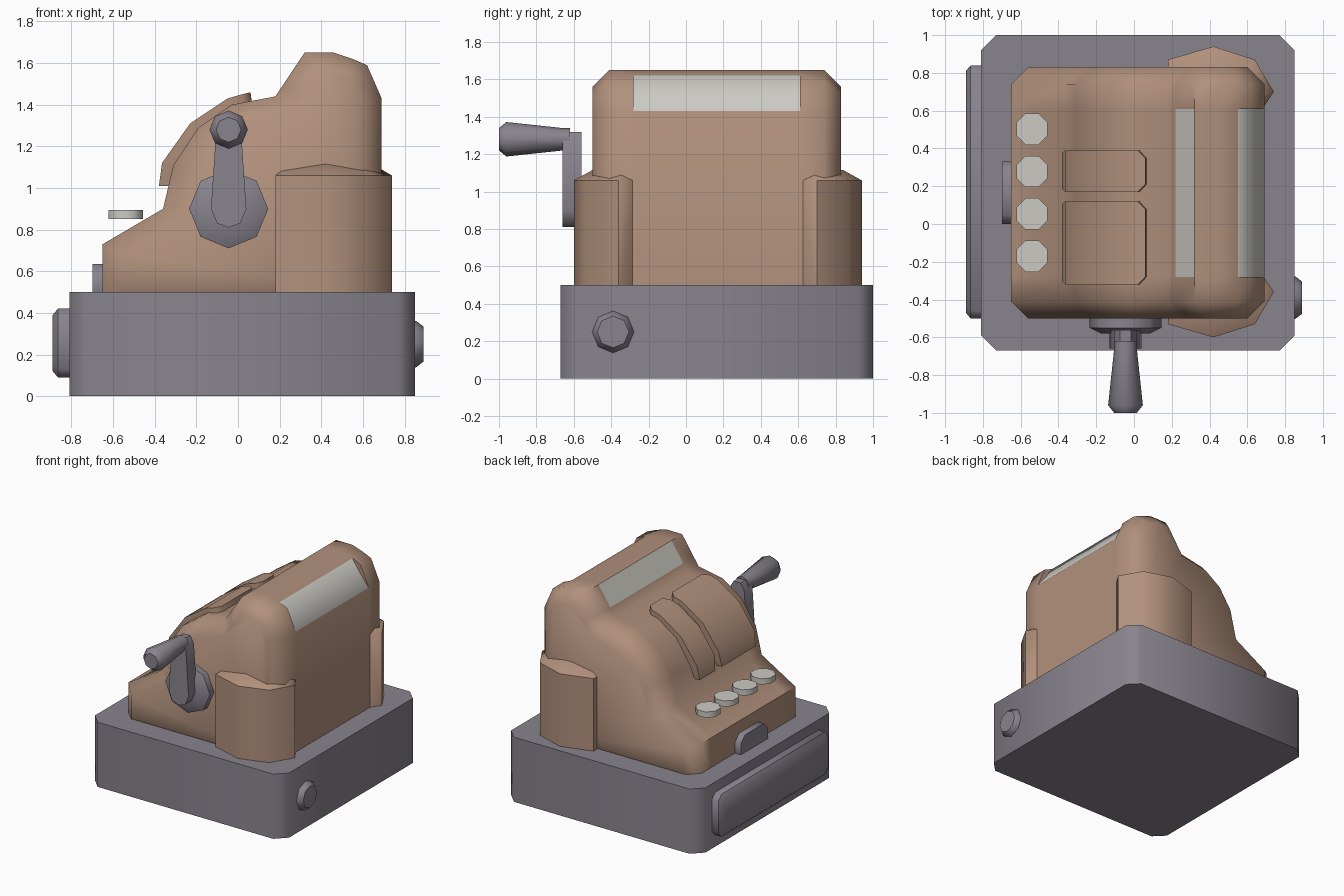
import bpy, bmesh, math
from mathutils import Vector

cube = bpy.data.objects.get("Cube")
if cube:
    bpy.data.objects.remove(cube)


def material(name, rgb):
    m = bpy.data.materials.new(name)
    m.use_nodes = True
    m.diffuse_color = (*rgb, 1)
    m.node_tree.nodes["Principled BSDF"].inputs["Base Color"].default_value = (*rgb, 1)
    return m


BROWN = material("warm brown", (0.44, 0.28, 0.20))
GREY = material("purple grey", (0.25, 0.23, 0.27))
PALE = material("pale grey", (0.60, 0.59, 0.55))


def finish(name, bm, mats, angle=50):
    bmesh.ops.recalc_face_normals(bm, faces=bm.faces)
    mesh = bpy.data.meshes.new(name)
    bm.to_mesh(mesh)
    bm.free()
    for m in mats:
        mesh.materials.append(m)
    ob = bpy.data.objects.new(name, mesh)
    bpy.context.collection.objects.link(ob)
    bpy.ops.object.select_all(action='DESELECT')
    ob.select_set(True)
    bpy.context.view_layer.objects.active = ob
    bpy.ops.object.shade_smooth_by_angle(angle=math.radians(angle))
    return ob


def loft(rings, paint=None):
    """Skin a row of equal rings and cap both ends; returns bmesh and caps."""
    bm = bmesh.new()
    rows = [[bm.verts.new(p) for p in ring] for ring in rings]
    n = len(rows[0])
    for i, (a, b) in enumerate(zip(rows, rows[1:])):
        for j in range(n):
            k = (j + 1) % n
            f = bm.faces.new((a[j], a[k], b[k], b[j]))
            if paint:
                f.material_index = paint(i, j)
    caps = [bm.faces.new(rows[0]), bm.faces.new(rows[-1])]
    return bm, caps


def solid(name, rings, mat, angle=50):
    return finish(name, loft(rings)[0], [mat], angle)


def turned(name, centre, axis, steps, mat, turn=0.0):
    """Eight-sided turned part; steps are (radius, distance along axis)."""
    axis = Vector(axis)
    u = Vector((0, 0, 1)) if abs(axis.z) < 0.5 else Vector((1, 0, 0))
    v = axis.cross(u)
    angles = [turn + k * math.pi / 4 for k in range(8)]
    return solid(name, [[Vector(centre) + axis * d + r * (math.cos(a) * u + math.sin(a) * v)
                         for a in angles] for r, d in steps], mat)


def chamfered(a0, a1, b0, b1, c, low=None):
    """Rectangle with cut corners; low sets the cut on the b0 side."""
    d = c if low is None else low
    return [(a0 + d, b0), (a1 - d, b0), (a1, b0 + d), (a1, b1 - c),
            (a1 - c, b1), (a0 + c, b1), (a0, b1 - c), (a0, b0 + d)]


# Base block
plan = chamfered(-0.81, 0.85, -0.67, 1.0, 0.08)
solid("base", [[(x, y, z) for x, y in plan] for z in (0, 0.5)], GREY)

# Body: side profile lofted along y, with a flat display cut into the high back
profile = [(-0.65, 0.42), (-0.65, 0.73), (-0.36, 0.90), (-0.31, 1.11), (-0.19, 1.29),
           (-0.03, 1.40), (0.18, 1.44), (0.22, 1.50), (0.32, 1.65), (0.46, 1.65),
           (0.55, 1.62), (0.62, 1.59), (0.69, 1.43), (0.69, 0.42)]
CORNER = 11
recess = list(profile)
recess[CORNER] = (0.62, 1.519)
stations = [(-0.41, profile), (-0.28, profile), (-0.28, recess),
            (0.61, recess), (0.61, profile), (0.74, profile)]
bm, caps = loft([[(x, y, z) for x, z in shape] for y, shape in stations],
                lambda i, j: int(i == 2 and j in (7, CORNER - 1, CORNER)))
bmesh.ops.remove_doubles(bm, verts=bm.verts, dist=0.0005)
bmesh.ops.recalc_face_normals(bm, faces=bm.faces)
ends = [f for f in bm.faces if len(f.verts) == len(profile)]
for f in ends:
    bmesh.ops.inset_region(bm, faces=[f], thickness=0.09, depth=0.09,
                           use_even_offset=True, use_boundary=True)
finish("body", bm, [BROWN, PALE])

# Rounded corner pillars, mirrored front to back
pillar = [(0.18, -0.53), (0.42, -0.60), (0.64, -0.53), (0.74, -0.36),
          (0.68, -0.27), (0.42, -0.20), (0.18, -0.30)]
cx, cy, mid = 0.42, -0.27, 0.17
for name, s in (("front_pillar", 1), ("back_pillar", -1)):
    rings = [[(cx + (x - cx) * k, mid + s * (cy + (y - cy) * k - mid), z) for x, y in pillar]
             for k, z in ((1, 0.45), (1, 1.06), (0.7, 1.115))]
    solid(name, rings, BROWN)

# Curved key covers with cut upper corners
arc = [(-0.38, 1.01, 0.015), (-0.365, 1.12, 0), (-0.23, 1.31, 0), (-0.05, 1.43, 0),
       (0.02, 1.45, 0), (0.06, 1.46, 0.04)]
for name, y0, y1 in (("narrow_key_cover", 0.17, 0.39), ("wide_key_cover", -0.32, 0.12)):
    rings = []
    for x, z, cut in arc:
        xi, zi = x + (0.12 - x) * 0.17, z + (1.0 - z) * 0.17
        rings.append([(x, y0 + cut, z), (x, y1 - cut, z), (xi, y1 - cut, zi), (xi, y0 + cut, zi)])
    solid(name, rings, BROWN)

# Row of round keys
for i in range(4):
    turned(f"key_{i + 1}", (-0.54, -0.17 + i * 0.224, 0.85), (0, 0, 1),
           [(0.09, 0), (0.09, 0.045)], PALE, math.pi / 8)

# Crank on the front: hub, arm and grip
turned("crank_hub", (-0.045, -0.45, 0.90), (0, -1, 0), [(0.19, 0), (0.19, 0.1), (0.13, 0.13)], GREY)
arm = [(-0.10, 0.83), (-0.045, 0.81), (0.01, 0.83), (0.04, 0.90), (0.015, 1.27),
       (-0.015, 1.32), (-0.075, 1.32), (-0.105, 1.27), (-0.13, 0.90)]
solid("crank_arm", [[(x, y, z) for x, z in arm] for y in (-0.56, -0.66)], GREY)
turned("crank_grip", (-0.045, -0.62, 1.28), (0, -1, 0),
       [(0.06, 0), (0.06, 0.04), (0.092, 0.34), (0.06, 0.38)], GREY)

# Lock knob on the base
turned("lock_knob", (0.83, -0.39, 0.25), (1, 0, 0), [(0.112, 0), (0.112, 0.025), (0.085, 0.06)], GREY)

# Cash drawer front with a softened rim
solid("drawer", [[(x, y, z) for y, z in chamfered(-0.5 + e, 0.84 - e, 0.09 + e, 0.42 - e, 0.04)]
                 for x, e in ((-0.78, 0), (-0.865, 0), (-0.89, 0.03))], GREY)

# Small latch above the drawer
solid("drawer_latch", [[(x, y, z) for y, z in chamfered(0, 0.33, 0.46, 0.635, 0.05, 0.01)]
                       for x in (-0.62, -0.70)], GREY)
